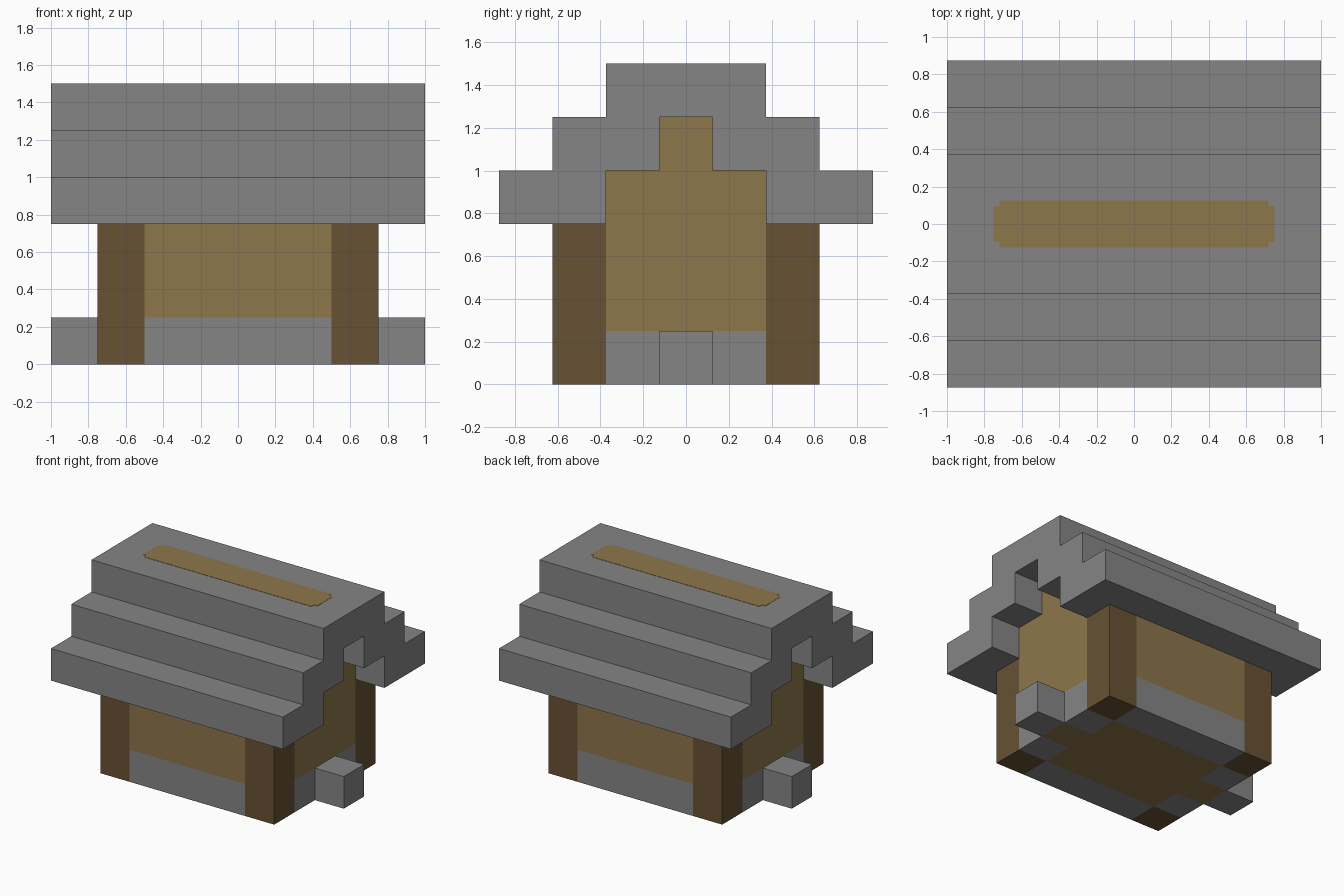
import bpy, bmesh
from mathutils import Vector

cube = bpy.data.objects.get("Cube")
if cube:
    bpy.data.objects.remove(cube, do_unlink=True)

U = 0.25  # one building block


def material(name, rgb):
    m = bpy.data.materials.new(name)
    m.use_nodes = True
    m.diffuse_color = (*rgb, 1)
    bsdf = next(n for n in m.node_tree.nodes if n.type == "BSDF_PRINCIPLED")
    bsdf.inputs["Base Color"].default_value = (*rgb, 1)
    bsdf.inputs["Roughness"].default_value = 0.9
    return m


STONE = material("grey stone", (0.235, 0.235, 0.235))
PLANK = material("tan planks", (0.270, 0.181, 0.070))
LOG = material("dark brown log", (0.136, 0.084, 0.034))


def prism(name, points, depth, mat):
    """Extrude a closed outline of 3D points by the vector depth."""
    bm = bmesh.new()
    face = bm.faces.new([bm.verts.new(p) for p in points])
    ext = bmesh.ops.extrude_face_region(bm, geom=[face], use_keep_orig=True)
    verts = [v for v in ext["geom"] if isinstance(v, bmesh.types.BMVert)]
    bmesh.ops.translate(bm, verts=verts, vec=Vector(depth))
    bmesh.ops.recalc_face_normals(bm, faces=bm.faces)
    mesh = bpy.data.meshes.new(name)
    bm.to_mesh(mesh)
    bm.free()
    mesh.materials.append(mat)
    obj = bpy.data.objects.new(name, mesh)
    bpy.context.collection.objects.link(obj)
    return obj


def box(name, x0, x1, y0, y1, z0, z1, mat):
    outline = [(x0, y0, z0), (x1, y0, z0), (x1, y1, z0), (x0, y1, z0)]
    return prism(name, outline, (0, 0, z1 - z0), mat)


def cross(name, long_x, long_y, short_x, short_y, z0, z1, mat):
    """Plus-shaped slab, or a rectangle with its four corners cut out."""
    quarter = [(long_x, short_y), (short_x, short_y), (short_x, long_y)]
    pts = quarter + [(-x, y) for x, y in reversed(quarter)]
    pts += [(-x, -y) for x, y in pts]
    return prism(name, [(x, y, z0) for x, y in pts], (0, 0, z1 - z0), mat)


# Plank floor reaching through both doorways, and plank walls above the sills
cross("floor", 3*U, 1.5*U, 2*U, 0.5*U, 0, U, PLANK)
cross("walls", 3*U, 2.5*U, 2*U, 1.5*U, U, 3*U, PLANK)

# Stepped gable infill under the roof
gable = [(1.5*U, 3*U), (1.5*U, 4*U), (0.5*U, 4*U), (0.5*U, 5*U)]
gable += [(-y, z) for y, z in reversed(gable)]
prism("gable_infill", [(-3*U, y, z) for y, z in gable], (6*U, 0, 0), PLANK)

# Stone sills, corner posts and doorsteps
for sy, side in ((-1, "front"), (1, "back")):
    ya, yb = sorted((sy*1.5*U, sy*2.5*U))
    box(side + "_sill", -2*U, 2*U, ya, yb, 0, U, STONE)
    for sx, end in ((-1, "right"), (1, "left")):
        xa, xb = sorted((sx*2*U, sx*3*U))
        box(f"{side}_{end}_post", xa, xb, ya, yb, 0, 3*U, LOG)
        yc, yd = sorted((sy*0.5*U, sy*1.5*U))
        box(f"{side}_{end}_end_sill", xa, xb, yc, yd, 0, U, STONE)
for sx, end in ((-1, "right"), (1, "left")):
    xa, xb = sorted((sx*3*U, sx*4*U))
    box(end + "_doorstep", xa, xb, -0.5*U, 0.5*U, 0, U, STONE)

# Stepped roof: outer stairs going up, inner stairs coming back down
outer = [(3.5, 3), (3.5, 4), (2.5, 4), (2.5, 5), (1.5, 5), (1.5, 6)]
inner = [(0.5, 5), (0.5, 4), (1.5, 4), (1.5, 3)]
roof = outer + [(-y, z) for y, z in reversed(outer)]
roof += [(-y, z) for y, z in reversed(inner)] + inner
prism("roof", [(-4*U, y*U, z*U) for y, z in roof], (8*U, 0, 0), STONE)

# Plank strip along the ridge, with slightly clipped corners
cross("ridge_strip", 3*U, 0.5*U, 2.88*U, 0.38*U, 6*U, 6*U + 0.002, PLANK).data.update()
